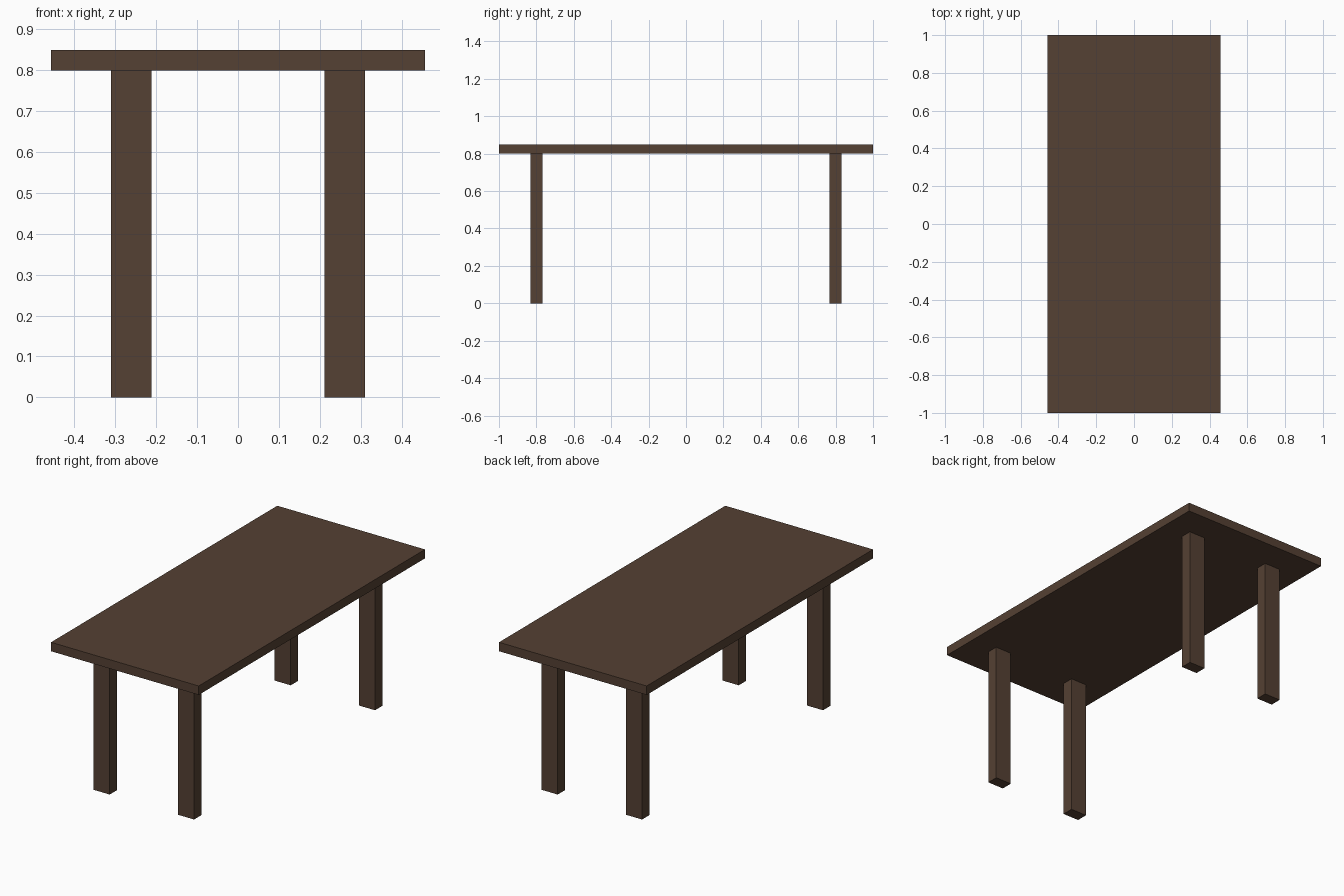
import bpy

if "Cube" in bpy.data.objects:
    bpy.data.objects.remove(bpy.data.objects["Cube"])

wood = bpy.data.materials.new("dark_wood")
wood.diffuse_color = (0.09, 0.052, 0.033, 1.0)
wood.use_nodes = True
wood.node_tree.nodes["Principled BSDF"].inputs["Base Color"].default_value = wood.diffuse_color


def box(name, size, center):
    bpy.ops.mesh.primitive_cube_add(size=1, location=center)
    obj = bpy.context.object
    obj.name = name
    obj.scale = size
    bpy.ops.object.transform_apply(location=False, rotation=False, scale=True)
    obj.data.materials.append(wood)
    return obj


TOP_Z, THICK = 0.85, 0.05
LEG_H = TOP_Z - THICK

# Table top
box("table_top", (0.914, 2.0, THICK), (0, 0, TOP_Z - THICK / 2))

# Four rectangular legs
for side, sx in (("left", -1), ("right", 1)):
    for end, sy in (("front", -1), ("back", 1)):
        box(f"{end}_{side}_leg", (0.1, 0.065, LEG_H),
            (sx * 0.261, sy * 0.80, LEG_H / 2))
